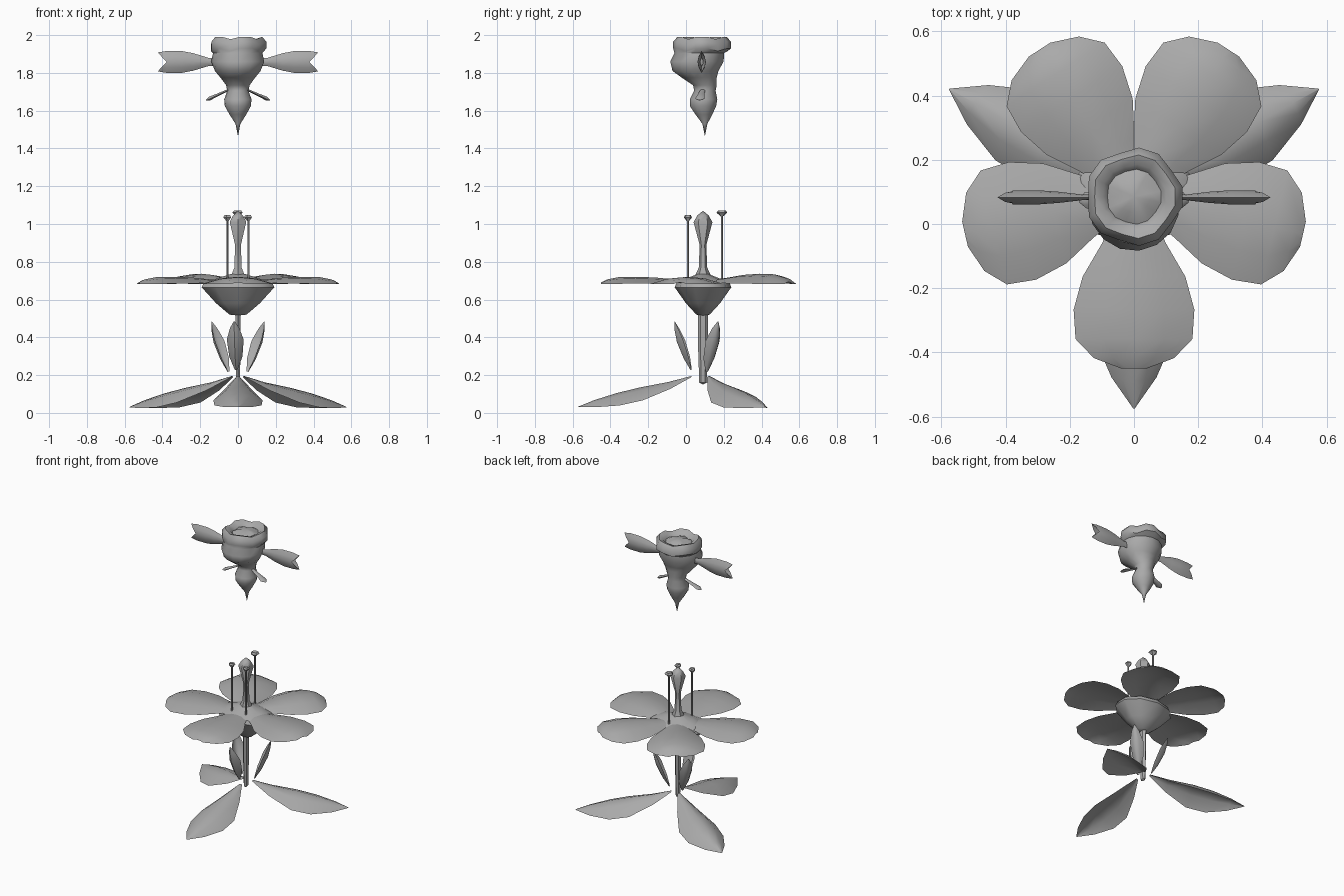
import bpy, bmesh, math
from mathutils import Vector

cube = bpy.data.objects.get("Cube")
if cube:
    bpy.data.objects.remove(cube, do_unlink=True)

grey = bpy.data.materials.new("plain_grey")
grey.use_nodes = True
grey.diffuse_color = (0.4, 0.4, 0.4, 1)
grey.node_tree.nodes["Principled BSDF"].inputs["Base Color"].default_value = (0.4, 0.4, 0.4, 1)

CY = 0.09  # the flower's axis in y
UP = Vector((0, 0, 1))
parts = []


def finish(name, bm):
    bmesh.ops.remove_doubles(bm, verts=bm.verts, dist=0.0005)
    bmesh.ops.recalc_face_normals(bm, faces=bm.faces)
    mesh = bpy.data.meshes.new(name)
    bm.to_mesh(mesh)
    bm.free()
    obj = bpy.data.objects.new(name, mesh)
    bpy.context.collection.objects.link(obj)
    mesh.materials.append(grey)
    parts.append(obj)


def skin(bm, rows, closed=False):
    """Join rows of points with quads."""
    grid = [[bm.verts.new(p) for p in row] for row in rows]
    for a, b in zip(grid, grid[1:]):
        n = len(a)
        for i in range(n if closed else n - 1):
            j = (i + 1) % n
            bm.faces.new((a[i], a[j], b[j], b[i]))


def lathe(name, profile, x=0, sides=8, wave_from=9, x_scale=1):
    """Revolve (radius, z, y centre) points; rows above wave_from get a scalloped edge."""
    rows = []
    for r, z, y in profile:
        row = []
        for i in range(sides):
            a = math.tau * (i + 0.5) / sides
            wave = math.cos(5 * a) * r / 0.15 if z > wave_from else 0
            rr = r * (1 + 0.05 * wave)
            row.append((x + x_scale * rr * math.cos(a), y + rr * math.sin(a), z + 0.01 * wave))
        rows.append(row)
    bm = bmesh.new()
    skin(bm, rows, True)
    finish(name, bm)


def blade(name, base, tip, widths, cups, bow=0, side=None, notch=0):
    """Leaf-like sheet along base-tip; cups bulge the middle, bow bends the length."""
    base, tip = Vector(base), Vector(tip)
    axis = tip - base
    side = side or axis.cross(UP).normalized()
    normal = side.cross(axis).normalized()
    widest = max(w for t, w in widths)
    bm = bmesh.new()
    for cup in cups:
        rows = []
        for t, w in widths:
            row = []
            for s in (-1, -0.5, 0, 0.5, 1):
                pull = notch * (1 - abs(s)) if t == 1 else 0
                lift = cup * (1 - s * s) * w / widest + bow * math.sin(math.pi * t)
                row.append(base + axis * (t - pull) + side * (s * w) + normal * lift)
            rows.append(row)
        skin(bm, rows)
    finish(name, bm)


# Ground leaves
big_leaf = [(0, 0.01), (0.2, 0.07), (0.45, 0.13), (0.65, 0.125), (0.85, 0.07), (1, 0.002)]
blade("front_ground_leaf", (0, 0.03, 0.19), (0, -0.575, 0.03), big_leaf, [0.07], -0.054)
for s, label in ((1, "left"), (-1, "right")):
    blade(label + "_ground_leaf", (s * 0.03, 0.12, 0.19), (s * 0.575, 0.42, 0.03),
          big_leaf, [0.08], -0.066)

# Upright stem leaves
small_leaf = [(0, 0.008), (0.25, 0.035), (0.6, 0.045), (0.85, 0.025), (1, 0.002)]
blade("front_stem_leaf", (-0.01, 0.03, 0.23), (-0.02, -0.06, 0.485), small_leaf, [-0.04], 0.015)
for s, label in ((1, "left"), (-1, "right")):
    blade(label + "_stem_leaf", (s * 0.05, 0.11, 0.22), (s * 0.14, 0.17, 0.485),
          small_leaf, [-0.035], 0.01)

# Stem and the funnel under the petals
lathe("stem", [(0, 0.15, CY), (0.02, 0.16, CY), (0.026, 0.35, CY), (0.028, 0.54, CY)],
      sides=6, x_scale=0.6)
lathe("calyx", [(0, 0.515, CY), (0.035, 0.52, CY), (0.09, 0.58, CY), (0.15, 0.665, CY),
                (0.14, 0.69, CY), (0.08, 0.715, CY), (0.03, 0.735, CY)], sides=10, x_scale=1.35)

# Petals, arched across; the two at the back arch more
petal = [(0, 0.03), (0.28, 0.1), (0.47, 0.16), (0.66, 0.188), (0.83, 0.182),
         (0.94, 0.125), (1, 0.04)]
headings = {"front": (-90, 0.036), "left": (-13, 0.036), "right": (193, 0.036),
            "back_left": (57, 0.052), "back_right": (123, 0.052)}
for label, (degrees, arch) in headings.items():
    a = math.radians(degrees)
    reach = 0.54
    blade(label + "_petal", (0, CY, 0.69),
          (reach * math.cos(a), CY + reach * math.sin(a), 0.682), petal, [arch])

# Pistil and stamens
lathe("pistil", [(0.045, 0.72, CY), (0.022, 0.77, CY), (0.018, 0.89, CY), (0.05, 1.01, CY),
                 (0.03, 1.045, CY), (0, 1.07, CY)], sides=6)
for label, x, y, top, cap in (("back", 0, 0.19, 1.06, 0.03), ("left", 0.055, 0.01, 1.035, 0.023),
                              ("right", -0.055, 0.01, 1.035, 0.023)):
    lathe(label + "_stamen", [(0.006, 0.69, y), (0.006, top - 0.02, y), (cap, top, y),
                              (cap * 0.7, top + 0.012, y), (0, top + 0.006, y)], x=x, sides=5)

# Flying bud: pointed tail, waist, bowl, scalloped rim and inner dome
lathe("flying_bud", [
    (0, 1.465, 0.1), (0.013, 1.53, 0.1), (0.045, 1.58, 0.095), (0.07, 1.625, 0.09),
    (0.073, 1.66, 0.093), (0.057, 1.705, 0.1), (0.063, 1.735, 0.1), (0.093, 1.775, 0.07),
    (0.122, 1.81, 0.05), (0.142, 1.86, 0.058), (0.132, 1.905, 0.07), (0.15, 1.925, 0.085),
    (0.15, 1.96, 0.085), (0.128, 1.987, 0.085), (0.1, 1.978, 0.085), (0.085, 1.958, 0.085),
    (0.05, 1.975, 0.085), (0, 1.982, 0.085)], sides=15, wave_from=1.91)

# Wings with notched ends, and thin arms
wing = [(0, 0.02), (0.15, 0.022), (0.4, 0.046), (0.6, 0.058), (0.85, 0.058), (1, 0.05)]
arm = [(0, 0.012), (0.5, 0.018), (0.85, 0.026), (1, 0.004)]
for s, label in ((1, "left"), (-1, "right")):
    blade(label + "_wing", (s * 0.11, 0.083, 1.858), (s * 0.425, 0.083, 1.858),
          wing, [0.022, -0.022], side=UP, notch=0.15)
    blade(label + "_arm", (s * 0.04, 0.09, 1.715), (s * 0.17, 0.07, 1.655),
          arm, [0.01, -0.01])

# Smooth shading with sharp creases kept
bpy.ops.object.select_all(action='DESELECT')
for obj in parts:
    obj.select_set(True)
bpy.context.view_layer.objects.active = parts[0]
bpy.ops.object.shade_smooth_by_angle(angle=math.radians(45))
